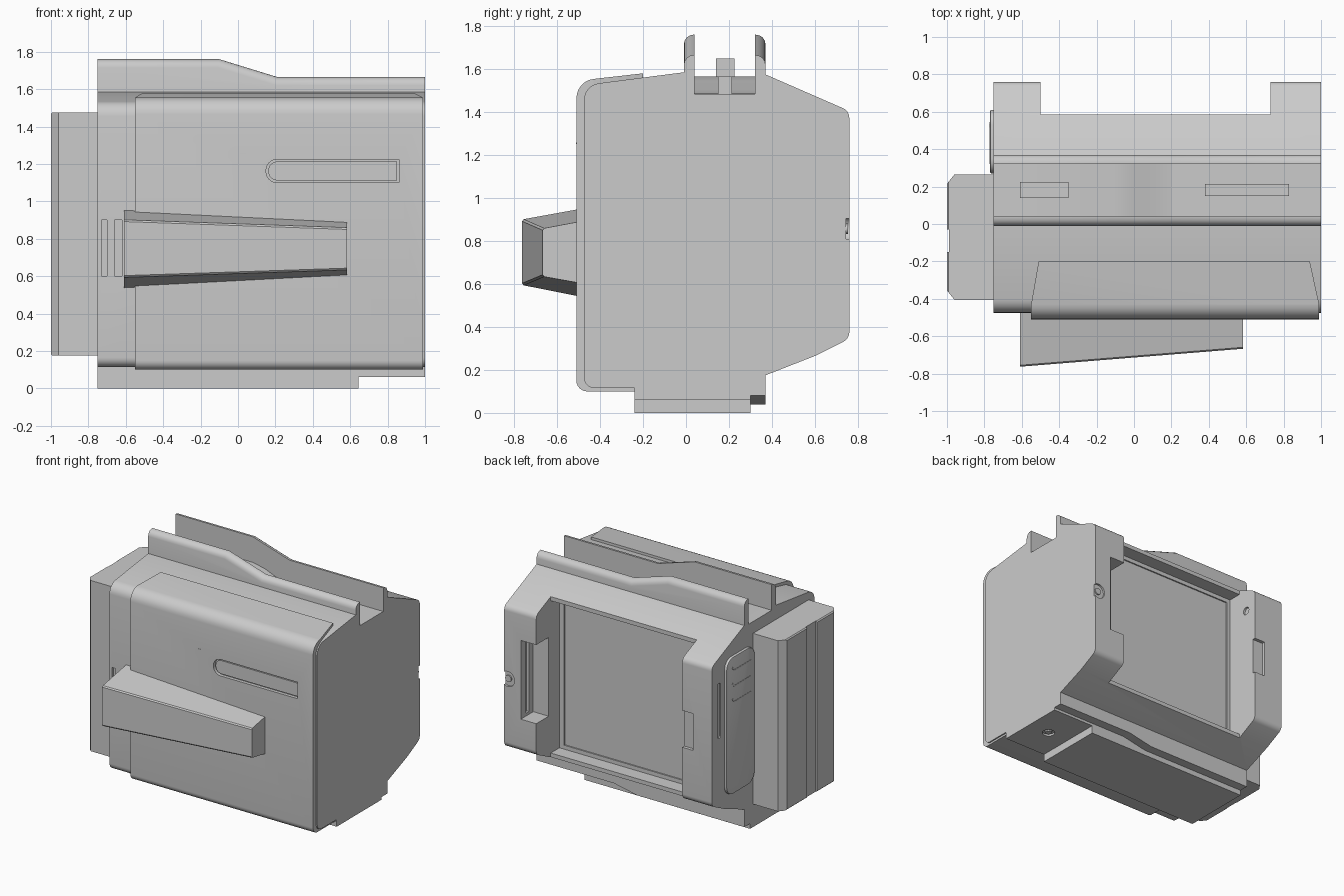
import bpy, bmesh, math
from mathutils import Vector

if "Cube" in bpy.data.objects:
    bpy.data.objects.remove(bpy.data.objects["Cube"])

grey = bpy.data.materials.new("plain_grey")
grey.use_nodes = True
COLOUR = (0.6, 0.6, 0.6, 1)
grey.diffuse_color = COLOUR
grey.node_tree.nodes["Principled BSDF"].inputs["Base Color"].default_value = COLOUR


def make(name, bm):
    bmesh.ops.recalc_face_normals(bm, faces=bm.faces)
    mesh = bpy.data.meshes.new(name)
    bm.to_mesh(mesh)
    bm.free()
    mesh.materials.append(grey)
    ob = bpy.data.objects.new(name, mesh)
    bpy.context.collection.objects.link(ob)
    return ob


def rounded(points, steps=6):
    """Replace each (a, b, radius) corner by an arc; plain (a, b) stays sharp."""
    out = []
    for i, p in enumerate(points):
        c = Vector(p[:2])
        if len(p) == 2:
            out.append(c)
            continue
        u = (Vector(points[i - 1][:2]) - c).normalized()
        v = (Vector(points[(i + 1) % len(points)][:2]) - c).normalized()
        half = u.angle(v) / 2
        centre = c + (u + v).normalized() * (p[2] / math.sin(half))
        a = (c + u * (p[2] / math.tan(half)) - centre).normalized()
        b = (c + v * (p[2] / math.tan(half)) - centre).normalized()
        for k in range(steps + 1):
            out.append(centre + a.slerp(b, k / steps) * p[2])
    return out


def prism(name, points, lo, hi, axis):
    """Extrude a profile along an axis: X takes (y,z), Y takes (x,z), Z takes (x,y)."""
    bm = bmesh.new()
    place = {"X": lambda p, t: (t, p[0], p[1]),
             "Y": lambda p, t: (p[0], t, p[1]),
             "Z": lambda p, t: (p[0], p[1], t)}[axis]
    pts = rounded(points)
    rings = [[bm.verts.new(place(p, t)) for p in pts] for t in (lo, hi)]
    for r in rings:
        bm.faces.new(r)
    for i in range(len(pts)):
        j = (i + 1) % len(pts)
        bm.faces.new((rings[0][i], rings[0][j], rings[1][j], rings[1][i]))
    return make(name, bm)


def box(name, x, y, z):
    return prism(name, [(x[0], z[0]), (x[1], z[0]), (x[1], z[1]), (x[0], z[1])], *y, "Y")


def rect(a, b, r):
    return [(a[0], b[0], r), (a[1], b[0], r), (a[1], b[1], r), (a[0], b[1], r)]


def disc(name, a, b, r, lo, hi, axis):
    pts = [(a + r * math.cos(k * math.pi / 12), b + r * math.sin(k * math.pi / 12))
           for k in range(24)]
    return prism(name, pts, lo, hi, axis)


def activate(ob):
    bpy.ops.object.select_all(action="DESELECT")
    ob.select_set(True)
    bpy.context.view_layer.objects.active = ob


def cut(ob, *cutters):
    activate(ob)
    for c in cutters:
        c.hide_render = True
        m = ob.modifiers.new("cut", "BOOLEAN")
        m.operation, m.object, m.solver = "DIFFERENCE", c, "EXACT"
        bpy.ops.object.modifier_apply(modifier=m.name)
        bpy.data.objects.remove(c)


def bevel(ob, test, width, segments=4):
    bm = bmesh.new()
    bm.from_mesh(ob.data)
    edges = [e for e in bm.edges if test(*(v.co for v in e.verts))]
    bmesh.ops.bevel(bm, geom=edges, offset=width, segments=segments, affect="EDGES", profile=0.5)
    bm.to_mesh(ob.data)
    bm.free()


# Main housing, with channel on top and foot underneath
body = prism("housing", [
    (-0.475, 0.115, 0.05), (-0.24, 0.115), (-0.24, 0), (0.30, 0), (0.30, 0.08), (0.37, 0.08),
    (0.37, 0.175), (0.60, 0.265), (0.76, 0.345, 0.05), (0.76, 1.405, 0.05), (0.37, 1.575),
    (0.32, 1.585), (0.32, 1.485), (0.04, 1.485), (0.04, 1.585), (-0.01, 1.585),
    (-0.475, 1.525, 0.08)], -0.75, 1, "X")
# Screen bay with lintel and sill, then grips, catches and screw holes
cut(body,
    prism("screen_bay", [(1, -0.1), (1, 2), (0.585, 2), (0.585, 1.45), (0.48, 1.45),
                         (0.48, 0.29), (0.585, 0.29), (0.585, -0.1)], -0.5, 0.73, "X"),
    box("screen_inset", (-0.47, 0.69), (0.47, 0.55), (0.32, 1.42)),
    box("foot_step", (0.645, 1.1), (-0.3, 0.4), (-0.1, 0.06)),
    box("finger_notch", (0.7, 0.86), (0.61, 0.9), (0.58, 1.18)),
    box("notch_groove", (0.8, 0.88), (0.66, 0.7), (0.6, 1.16)),
    box("catch_notch", (-0.59, -0.4), (0.735, 0.9), (0.73, 1.01)),
    disc("knob_recess", 0.97, 0.857, 0.057, 0.745, 0.9, "Y"),
    disc("hinge_hole", 0.66, 1.28, 0.03, -0.515, -0.45, "X"),
    disc("foot_hole", 0.82, 0.02, 0.045, 0, 0.075, "Z"),
    prism("side_slot", rect((0.655, 0.69), (0.83, 1.25), 0.015), -0.8, -0.74, "X"),
    box("latch_recess", (-0.73, -0.62), (-0.6, -0.455), (0.6, 0.9)))
disc("knob_pin", 0.97, 0.857, 0.025, 0.735, 0.755, "Y")
disc("foot_screw", 0.82, 0.02, 0.025, 0.062, 0.08, "Z")
box("latch_bar", (-0.7, -0.66), (-0.472, -0.45), (0.6, 0.9))

# Rails on top: taller on one half
for name, lo, hi, outer in (("front_rail", -0.01, 0.04, -0.01), ("back_rail", 0.32, 0.37, 0.37)):
    rail = prism(name, [(-0.75, 1.5), (1, 1.5), (1, 1.665), (0.21, 1.665), (-0.1, 1.76),
                        (-0.75, 1.76)], lo, hi, "Y")
    bevel(rail, lambda a, b: min(a.z, b.z) > 1.6 and abs(a.y - outer) < 0.001
          and abs(b.y - outer) < 0.001, 0.045)

# Raised channel floor and its two contact blocks
prism("channel_floor", [(-0.75, 1.48), (0.2, 1.48), (0.2, 1.487), (0.1, 1.505), (0, 1.545),
                        (-0.1, 1.565), (-0.75, 1.565)], 0.03, 0.33, "Y")
box("contact_block", (-0.61, -0.35), (0.14, 0.225), (1.5, 1.65))
box("contact_strip", (0.38, 0.83), (0.15, 0.215), (1.47, 1.565))

# Lower rear rail, deeper on one half
prism("lower_rail", [(-0.75, 0.1), (-0.75, 0.04), (0.15, 0.04), (0.35, 0.08), (0.35, 0.1)],
      0.29, 0.37, "Y")

# Front door wrapping over top and bottom
door = prism("front_door", [
    (-0.2, 1.58), (-0.51, 1.545, 0.09), (-0.51, 0.1, 0.05), (-0.24, 0.1), (-0.24, 0.13),
    (-0.42, 0.13), (-0.42, 1.47), (-0.2, 1.53)], -0.55, 0.99, "X")
cut(door,
    prism("door_side_a", [(-0.6, -0.1), (-0.5, -0.1), (-0.51, -0.2), (-0.55, -0.43), (-0.6, -0.43)],
          1.49, 1.7, "Z"),
    prism("door_side_b", [(1.1, -0.1), (0.92, -0.1), (0.94, -0.2), (0.99, -0.43), (1.1, -0.43)],
          1.49, 1.7, "Z"),
    prism("badge_recess", [(0.15, 1.1, 0.06), (0.86, 1.1), (0.86, 1.225), (0.15, 1.225, 0.06)],
          -0.6, -0.485, "Y"))
prism("badge_plate", [(0.162, 1.112, 0.048), (0.85, 1.112), (0.85, 1.213),
                      (0.162, 1.213, 0.048)], -0.5, -0.48, "Y")
box("door_mark", (0.01, 0.045), (-0.511, -0.505), (1.252, 1.258))

# Tapering handle on the door
bm = bmesh.new()
ends = []
for x, front, base, face in ((-0.61, -0.763, (0.535, 0.955), (0.595, 0.9)),
                             (0.583, -0.667, (0.598, 0.897), (0.635, 0.858))):
    ends.append([bm.verts.new((x, y, z)) for y, z in (
        (-0.46, base[0]), (front, face[0]), (front, face[1]), (-0.46, base[1]))])
bm.faces.new(ends[0])
bm.faces.new(ends[1])
for i in range(4):
    j = (i + 1) % 4
    bm.faces.new((ends[0][i], ends[0][j], ends[1][j], ends[1][i]))
handle = make("door_handle", bm)
bevel(handle, lambda a, b: a.y < -0.5 and b.y < -0.5 and abs(a.x - b.x) > 0.5, 0.008, 1)

# Side battery box with an upright groove
battery = prism("battery_box", [(-0.74, -0.405), (-0.96, -0.405), (-1, -0.355), (-1, 0.215),
                                (-0.96, 0.265), (-0.74, 0.265)], 0.175, 1.475, "Z")
bevel(battery, lambda a, b: a.x < -0.99 and b.x < -0.99 and abs(a.z - b.z) < 0.01, 0.008, 1)
cut(battery, box("battery_groove", (-1.1, -0.988), (-0.15, -0.03), (0.1, 1.6)))

# Rounded connector cover with three finger ridges
cover = prism("connector_cover", rect((0.27, 0.61), (0.36, 1.4), 0.08), -0.77, -0.74, "X")
bevel(cover, lambda a, b: a.x < -0.76 and b.x < -0.76, 0.008, 2)
for k in range(3):
    z = 1.05 + 0.12 * k
    prism("cover_ridge_%d" % k, [(0.32, z), (0.52, z), (0.545, z + 0.03), (0.535, z + 0.04),
                                 (0.515, z + 0.012), (0.32, z + 0.012)], -0.772, -0.76, "X")

for ob in bpy.context.collection.objects:
    if ob.type == "MESH" and ob.data.materials and ob.data.materials[0] == grey:
        activate(ob)
        bpy.ops.object.shade_smooth_by_angle(angle=math.radians(30))
